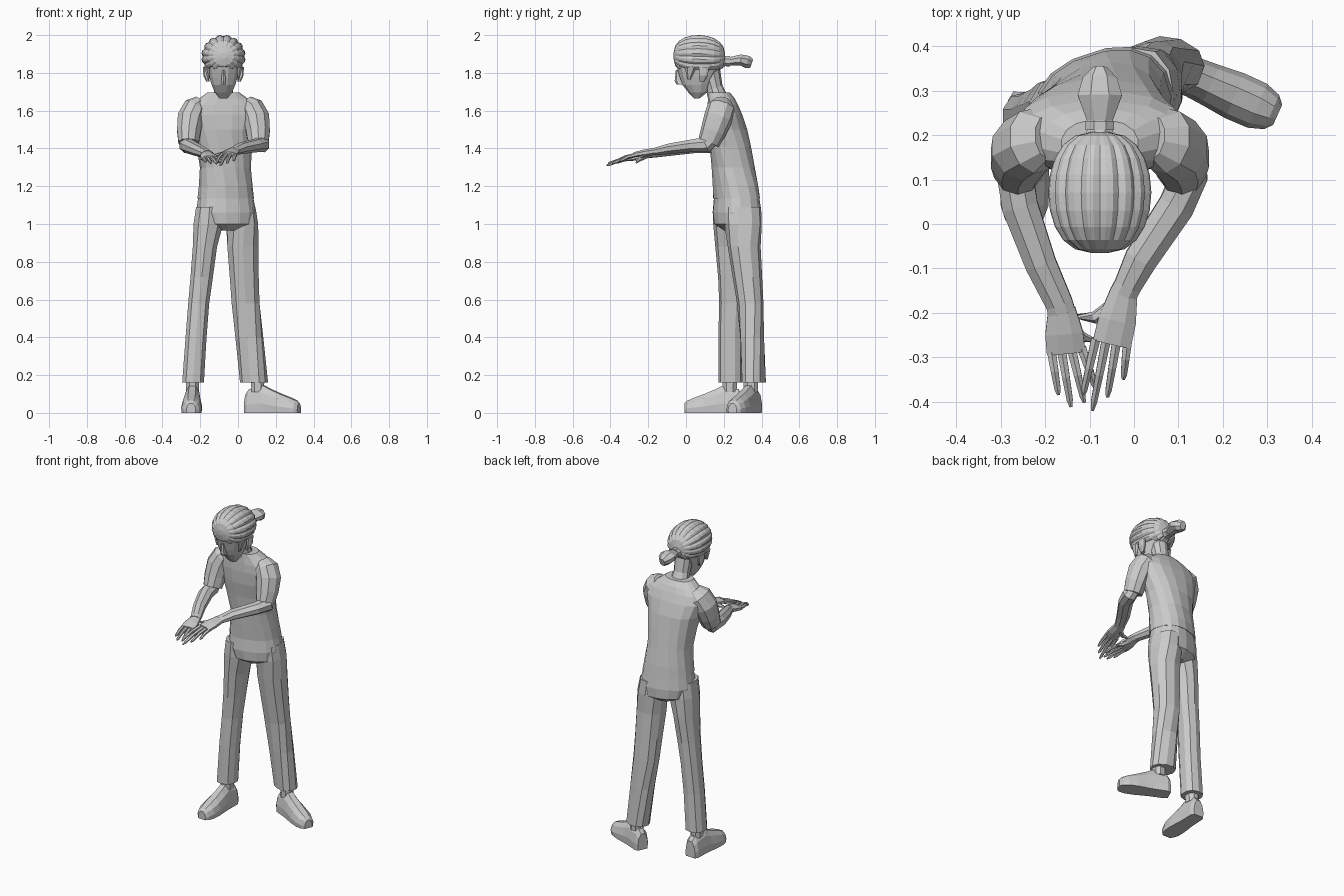
import bpy, bmesh
from math import sin, cos, pi, radians
from mathutils import Vector

CX = -0.077  # centre line of head and shoulders


def skin(name, rings):
    """Bridge rings of points into one closed flat-shaded object."""
    bm = bmesh.new()
    loops = [[bm.verts.new(p) for p in r] for r in rings]
    n = len(loops[0])
    for a, b in zip(loops, loops[1:]):
        for i in range(n):
            j = (i + 1) % n
            bm.faces.new((a[i], a[j], b[j], b[i]))
    bm.faces.new(loops[0][::-1])
    bm.faces.new(loops[-1])
    bmesh.ops.recalc_face_normals(bm, faces=bm.faces)
    me = bpy.data.meshes.new(name)
    bm.to_mesh(me)
    bm.free()
    ob = bpy.data.objects.new(name, me)
    bpy.context.collection.objects.link(ob)
    return ob


def spow(v, e):
    return (abs(v) ** e) * (1 if v >= 0 else -1)


def stack(name, levels, n=14, e=0.85):
    """Horizontal sections: x, y, z, half width, half depth, yaw in degrees."""
    rings = []
    for x, y, z, a, b, yaw in levels:
        c, s = cos(radians(yaw)), sin(radians(yaw))
        ring = []
        for i in range(n):
            t = 2 * pi * (i + 0.5) / n
            u, v = a * spow(cos(t), e), b * spow(sin(t), e)
            ring.append(Vector((x + u * c - v * s, y + u * s + v * c, z)))
        rings.append(ring)
    return skin(name, rings)


def tube(name, pts, n=8):
    """Sections square to a path: x, y, z, half width, half thickness."""
    ps = [Vector(p[:3]) for p in pts]
    rings = []
    for k, p in enumerate(pts):
        t = (ps[min(k + 1, len(ps) - 1)] - ps[max(k - 1, 0)]).normalized()
        u = (Vector((1, 0, 0)) - t * t.x).normalized()
        v = t.cross(u)
        rings.append([ps[k] + u * p[3] * cos(2 * pi * (i + .5) / n)
                      + v * p[4] * sin(2 * pi * (i + .5) / n) for i in range(n)])
    return skin(name, rings)


# Shirt
stack("shirt", [
    (-.065, .268, 1.135, .150, .118, 18), (-.065, .262, 1.20, .142, .117, 16),
    (-.067, .250, 1.30, .134, .112, 10), (-.072, .235, 1.41, .148, .108, 5),
    (CX, .220, 1.50, .168, .106, 0), (CX, .205, 1.58, .195, .094, 0),
    (CX, .195, 1.63, .180, .082, 0), (CX, .187, 1.665, .130, .072, 0),
    (CX, .175, 1.695, .088, .060, 0)], 16)

# Trousers
stack("trouser_hips", [
    (-.065, .268, 1.15, .145, .113, 18), (-.063, .270, 1.06, .160, .122, 18),
    (-.060, .272, 1.00, .140, .118, 18), (-.060, .272, .965, .05, .07, 18)], 16)
stack("trouser_leg_right", [
    (-.150, .238, 1.09, .075, .095, 0), (-.157, .240, 1.00, .082, .096, 0),
    (-.175, .243, .88, .067, .088, 0), (-.192, .243, .72, .062, .073, 0),
    (-.208, .242, .58, .058, .066, 0), (-.222, .235, .40, .058, .064, 0),
    (-.238, .235, .16, .060, .064, 0)], 10)
stack("trouser_leg_left", [
    (.015, .298, 1.09, .075, .10, 10), (.022, .302, 1.00, .084, .10, 8),
    (.026, .308, .88, .086, .087, 0), (.033, .325, .72, .080, .078, 0),
    (.040, .340, .58, .077, .070, 0), (.060, .350, .40, .074, .064, -10),
    (.085, .360, .16, .074, .060, -20)], 10)


# Shoes and ankles
def shoe(side, hx, hy, deg):
    d = Vector((cos(radians(deg)), sin(radians(deg)), 0))
    w = Vector((-d.y, d.x, 0))
    rings = []
    for s, hw, h in [(0, .034, .10), (.02, .045, .125), (.10, .046, .145), (.14, .049, .125),
                     (.20, .055, .10), (.255, .054, .08), (.29, .042, .065), (.305, .025, .05)]:
        sec = [(-.95, 0), (-1, .35), (-.8, .75), (-.35, 1), (.35, 1), (.8, .75), (1, .35), (.95, 0)]
        rings.append([Vector((hx, hy, 0)) + d * s + w * hw * a + Vector((0, 0, h * b)) for a, b in sec])
    skin("shoe_" + side, rings)
    a = Vector((hx, hy, 0)) + d * .065
    stack("ankle_" + side, [(a.x, a.y, .11, .036, .040, 0), (a.x, a.y, .20, .038, .042, 0)], 8)


shoe("right", -.238, .297, -92)
shoe("left", .045, .370, -24)

# Sleeves, mirrored about the body centre
for side, m in (("right", 1), ("left", -1)):
    tube("sleeve_" + side, [(CX + m * (x - CX), y, z, a, b) for x, y, z, a, b in [
        (-.195, .195, 1.645, .040, .050), (-.225, .188, 1.615, .066, .076),
        (-.250, .170, 1.56, .074, .076), (-.260, .145, 1.49, .066, .068),
        (-.262, .120, 1.43, .056, .058)]], 10)

# Forearms
tube("forearm_right", [(-.262, .150, 1.46, .036, .036), (-.268, .115, 1.415, .044, .046),
                       (-.257, .040, 1.41, .044, .038), (-.210, -.09, 1.39, .038, .032),
                       (-.168, -.18, 1.373, .033, .024), (-.163, -.20, 1.37, .034, .021)])
tube("forearm_left", [(.112, .150, 1.46, .036, .036), (.125, .110, 1.42, .044, .046),
                      (.095, .040, 1.415, .044, .036), (.015, -.08, 1.40, .040, .030),
                      (-.015, -.14, 1.388, .033, .024), (-.025, -.16, 1.385, .034, .021)])


# Hands
def hand(side, wrist, knuckle, spread, tips, thumb):
    w, k = Vector(wrist), Vector(knuckle)
    mid = w.lerp(k, .55)
    tube("palm_" + side, [(*w, .033, .020), (*mid, .046, .020), (*k, .047, .014)])
    for i, t in enumerate(tips):
        t = Vector(t)
        base = k + Vector((spread * (i - 1.5), .012, 0))
        joint = base.lerp(t, .5) + Vector((0, 0, .006))
        tube(f"finger_{side}_{i + 1}", [(*base, .012, .011), (*joint, .010, .010),
                                        (*base.lerp(t, .88), .008, .008), (*t, .004, .004)], 6)
    t = Vector(thumb)
    tube("thumb_" + side, [(*w.lerp(k, .15), .018, .016), (*mid.lerp(t, .55), .014, .013),
                           (*t, .005, .005)], 6)


hand("right", (-.163, -.19, 1.370), (-.153, -.29, 1.347), .023,
     [(-.170, -.385, 1.330), (-.142, -.412, 1.322), (-.112, -.402, 1.320), (-.085, -.372, 1.325)],
     (-.090, -.262, 1.325))
hand("left", (-.022, -.15, 1.387), (-.050, -.27, 1.368), .024,
     [(-.116, -.390, 1.325), (-.094, -.420, 1.310), (-.060, -.390, 1.322), (-.024, -.350, 1.335)],
     (-.133, -.208, 1.362))

# Neck and head
tube("neck", [(CX, .175, 1.65, .060, .055), (CX, .150, 1.72, .050, .045),
              (CX, .125, 1.82, .056, .055)], 10)
stack("head", [
    (CX, .058, 1.665, .022, .014, 0), (CX, .062, 1.695, .046, .050, 0),
    (CX, .055, 1.735, .064, .075, 0), (CX, .058, 1.775, .076, .093, 0),
    (CX, .066, 1.83, .088, .118, 0), (CX, .070, 1.90, .095, .118, 0)], 12)
stack("nose", [(CX, -.030, 1.738, .017, .020, 0), (CX, -.038, 1.757, .014, .022, 0),
               (CX, -.042, 1.815, .007, .012, 0)], 6)
for side, m in (("right", -1), ("left", 1)):
    stack("ear_" + side, [(CX + m * .082, .085, 1.755, .010, .014, 0),
                          (CX + m * .094, .092, 1.785, .013, .025, 0),
                          (CX + m * .096, .095, 1.83, .013, .028, 0)], 8)
    stack("sideburn_" + side, [(CX + m * .078, .015, 1.765, .006, .008, 0),
                               (CX + m * .088, .025, 1.83, .014, .032, 0)], 6)

# Ridged swept-back hair: grooves run from forehead to nape
rings = []
for k in range(11):
    f = radians(4 + 172 * k / 10)
    r = sin(f) ** .72
    ring = []
    for i in range(48):
        t = 2 * pi * i / 48
        g = r * (.945 if i % 3 == 0 else 1.01)
        z = 1.887 + .113 * g * sin(t) + .004 * cos(f)
        ring.append(Vector((CX + .116 * g * cos(t), .071 - .137 * cos(f), max(z, 1.815 + .006 * (i % 2)))))
    rings.append(ring)
skin("braided_hair", rings)

# Tied tail of hair
tube("hair_tail", [(CX, .175, 1.862, .045, .040), (CX, .215, 1.862, .030, .026),
                   (CX, .235, 1.862, .032, .024), (CX, .290, 1.868, .054, .032),
                   (CX, .325, 1.858, .042, .036), (CX, .348, 1.850, .020, .026)], 8)
tube("hair_tie", [(CX, .212, 1.862, .035, .030), (CX, .232, 1.862, .035, .030)], 8)
